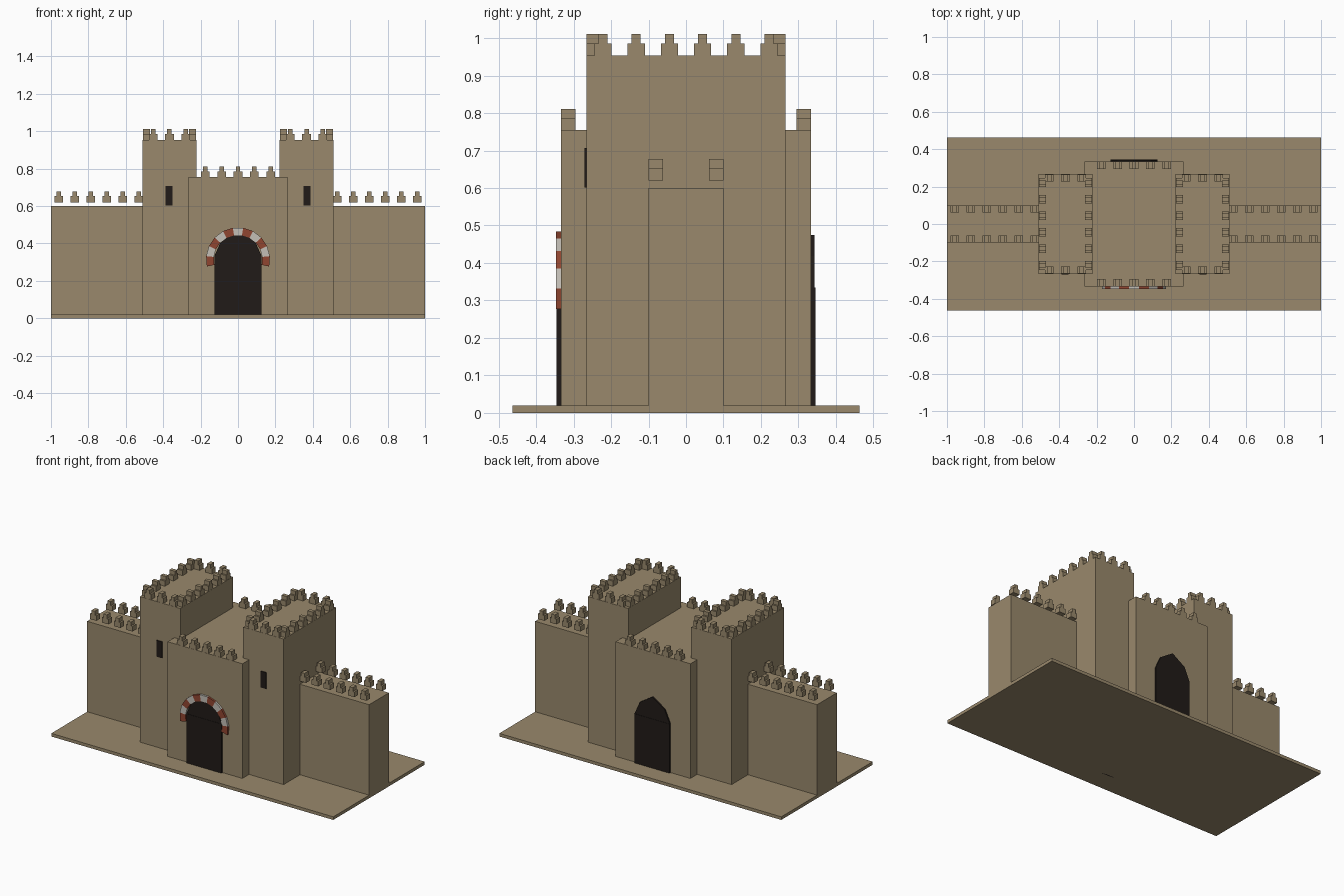
import bpy, bmesh, math
from mathutils import Matrix

if "Cube" in bpy.data.objects:
    bpy.data.objects.remove(bpy.data.objects["Cube"])


def material(name, rgb):
    m = bpy.data.materials.new(name)
    m.diffuse_color = (*rgb, 1)
    m.use_nodes = True
    m.node_tree.nodes["Principled BSDF"].inputs["Base Color"].default_value = m.diffuse_color
    return m


STONE = material("sandstone", (0.32, 0.25, 0.15))
DARK = material("dark_wood", (0.015, 0.011, 0.009))
RED = material("red_stone", (0.28, 0.06, 0.03))
WHITE = material("pale_stone", (0.55, 0.52, 0.47))


def finish(bm, name, mat):
    bmesh.ops.recalc_face_normals(bm, faces=bm.faces)
    me = bpy.data.meshes.new(name)
    bm.to_mesh(me)
    bm.free()
    me.materials.append(mat)
    ob = bpy.data.objects.new(name, me)
    bpy.context.collection.objects.link(ob)
    return ob


def box(name, x0, x1, y0, y1, z0, z1, mat=STONE):
    bm = bmesh.new()
    bmesh.ops.create_cube(bm, size=1)
    for v in bm.verts:
        v.co = (x0 + (v.co.x + .5) * (x1 - x0),
                y0 + (v.co.y + .5) * (y1 - y0),
                z0 + (v.co.z + .5) * (z1 - z0))
    return finish(bm, name, mat)


def prism(bm, pts, y0, y1, matrix=Matrix()):
    """Extrude an x-z outline along y."""
    a = [bm.verts.new(matrix @ Matrix.Translation((x, y0, z)).translation) for x, z in pts]
    b = [bm.verts.new(matrix @ Matrix.Translation((x, y1, z)).translation) for x, z in pts]
    bm.faces.new(a)
    bm.faces.new(b[::-1])
    n = len(pts)
    for i in range(n):
        bm.faces.new((a[i], b[i], b[(i + 1) % n], a[(i + 1) % n]))


# Stepped merlon outline
MERLON = [(-.023, 0), (.023, 0), (.023, .033), (.012, .033),
          (.012, .058), (-.012, .058), (-.012, .033), (-.023, .033)]
STEP = 0.0875


def merlons(name, spots):
    """spots: (x, y, z, turned) for each merlon centre."""
    bm = bmesh.new()
    for x, y, z, turned in spots:
        m = Matrix.Translation((x, y, z)) @ Matrix.Rotation(math.pi / 2 * turned, 4, 'Z')
        prism(bm, MERLON, -.019, .019, m)
    finish(bm, name, STONE)


# Ground slab and gatehouse
box("base_slab", -1, 1, -.463, .463, 0, .02)
box("gatehouse", -.265, .265, -.334, .334, 0, .755)
merlons("gatehouse_merlons", [(i * STEP, s * .314, .753, 0)
                              for s in (-1, 1) for i in range(-2, 3)])

# Towers, side walls and windows on both sides
for s, side in ((-1, "left"), (1, "right")):
    def sx(a, b):
        return sorted((s * a, s * b))

    box(side + "_tower", *sx(.223, .51), -.266, .266, 0, .953)
    mid = .3665
    spots = [(s * (mid + i * STEP), e * .246, .953, 0) for e in (-1, 1) for i in (-1, 0, 1)]
    spots += [(s * x, (i - 2.5) * .0887, .953, 1) for x in (.243, .49) for i in range(6)]
    merlons(side + "_tower_merlons", spots)

    box(side + "_wall", *sx(.5, 1), -.1, .1, 0, .6)
    merlons(side + "_wall_merlons", [(s * (.53 + i * .0856), e * .081, .62, 0)
                                     for e in (-1, 1) for i in range(6)])
    box(side + "_window", *sx(.35, .388), -.271, -.26, .602, .707, DARK)

# Doors: box with a faceted round top, front and back
for s, side in ((-1, "front"), (1, "back")):
    ys = sorted((s * .325, s * .345))
    box(side + "_door", -.125, .125, *ys, 0, .335, DARK)
    bm = bmesh.new()
    arch = [(.125, .335), (.088, .418), (0, .475), (-.088, .418), (-.125, .335)]
    prism(bm, arch, *sorted((s * .325, s * .343)))
    finish(bm, side + "_door_arch", DARK)

# Ring of alternating arch stones over the front door
a0, count = math.radians(-13), 11
da = (math.pi - 2 * a0) / count
for i in range(count):
    bm = bmesh.new()
    lo, hi = a0 + i * da, a0 + (i + 1) * da
    pts = [(r * math.cos(t), .315 + r * math.sin(t))
           for r, t in ((.13, lo), (.171, lo), (.171, hi), (.13, hi))]
    prism(bm, pts, -.347, -.33)
    finish(bm, f"arch_stone_{i + 1}", WHITE if i % 2 else RED)
